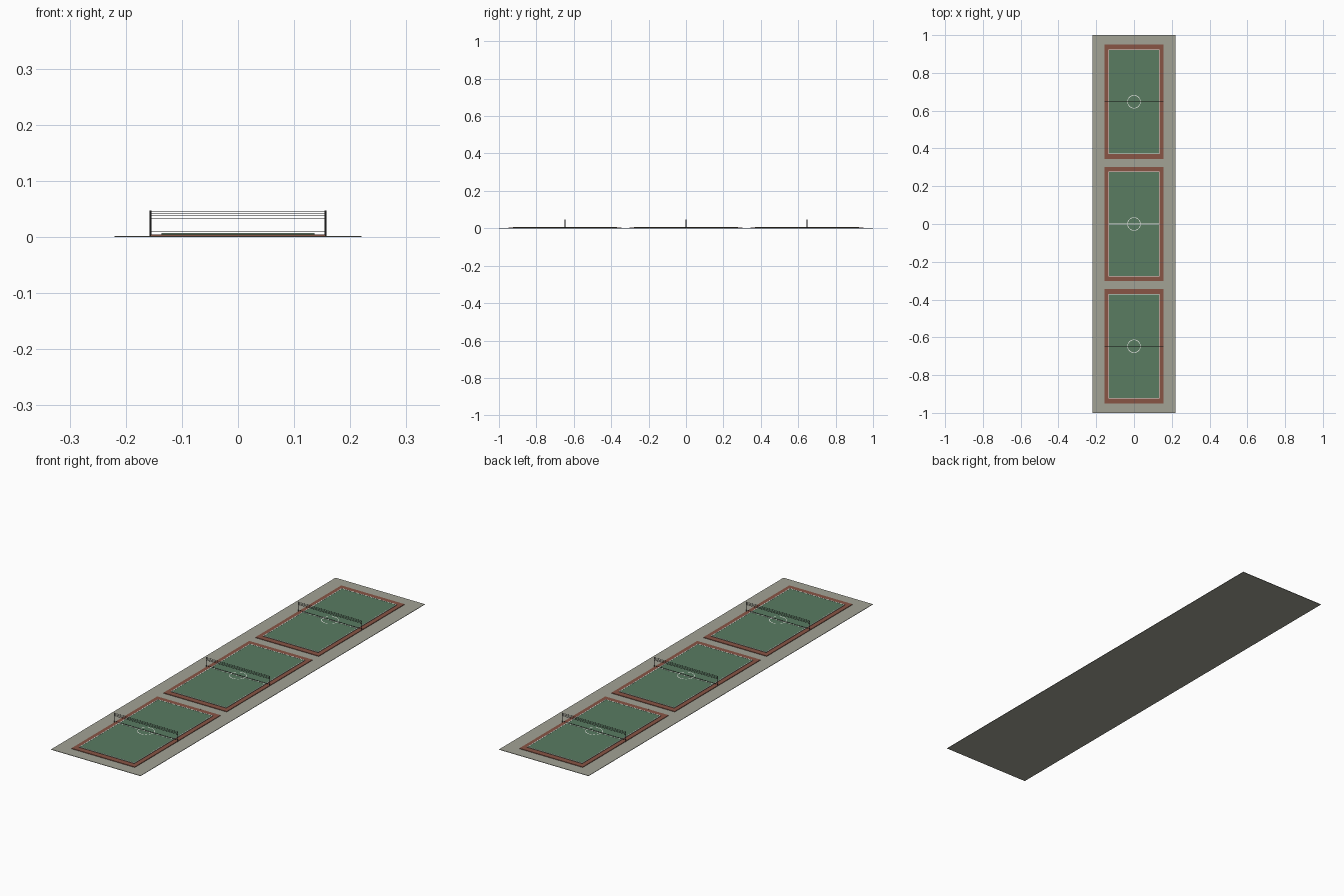
import bpy, math

if "Cube" in bpy.data.objects:
    bpy.data.objects.remove(bpy.data.objects["Cube"])


def material(name, color):
    m = bpy.data.materials.new(name)
    m.diffuse_color = (*color, 1)
    m.use_nodes = True
    m.node_tree.nodes["Principled BSDF"].inputs["Base Color"].default_value = m.diffuse_color
    return m


PAVING = material("paving", (0.36, 0.36, 0.30))
RED = material("clay_red", (0.25, 0.09, 0.06))
GREEN = material("court_green", (0.10, 0.20, 0.12))
WHITE = material("line_white", (0.85, 0.85, 0.82))
DARK = material("net_dark", (0.04, 0.04, 0.04))


def box(name, mat, x, y, z0, z1, sx, sy):
    bpy.ops.mesh.primitive_cube_add(size=1, location=(x, y, (z0 + z1) / 2))
    o = bpy.context.object
    o.name = name
    o.scale = (sx, sy, z1 - z0)
    o.data.materials.append(mat)
    return o


def ring(name, mat, y, z, radius, width, sides=32):
    verts, faces = [], []
    for i in range(sides):
        a = 2 * math.pi * i / sides
        for r in (radius - width / 2, radius + width / 2):
            verts.append((r * math.cos(a), y + r * math.sin(a), z))
    for i in range(sides):
        j = (i + 1) % sides
        faces.append((2 * i, 2 * i + 1, 2 * j + 1, 2 * j))
    me = bpy.data.meshes.new(name)
    me.from_pydata(verts, [], faces)
    me.materials.append(mat)
    o = bpy.data.objects.new(name, me)
    bpy.context.collection.objects.link(o)


# Paved base slab
box("base_slab", PAVING, 0, 0, 0, 0.002, 0.44, 2)

HX, HY, LW, TOP = 0.136, 0.277, 0.003, 0.0065
for k, cy in enumerate((-0.647, 0, 0.647)):
    # Red surround with the raised green playing surface
    box(f"court_border_{k}", RED, 0, cy, 0.002, 0.0045, 0.312, 0.604)
    box(f"court_surface_{k}", GREEN, 0, cy, 0.0045, TOP, 2 * HX, 2 * HY)

    # White markings
    for s in (-1, 1):
        box(f"side_line_{k}", WHITE, s * (HX - LW / 2), cy, TOP, TOP + 0.0005, LW, 2 * HY)
        box(f"end_line_{k}", WHITE, 0, cy + s * (HY - LW / 2), TOP, TOP + 0.0005, 2 * HX - 2 * LW, LW)
    box(f"centre_line_{k}", WHITE, 0, cy, TOP, TOP + 0.0005, 2 * HX - 2 * LW, LW)
    ring(f"centre_circle_{k}", WHITE, cy, TOP + 0.0007, 0.034, LW)

    # Net posts
    for s in (-1, 1):
        bpy.ops.mesh.primitive_cylinder_add(vertices=10, radius=0.0015, depth=0.045,
                                            location=(s * 0.156, cy, 0.0245))
        post = bpy.context.object
        post.name = f"net_post_{k}"
        post.data.materials.append(DARK)
        bpy.ops.object.shade_smooth_by_angle()

    # Net cords strung between the posts
    for z in (0.010, 0.0335, 0.0375, 0.0415, 0.046):
        box(f"net_cord_{k}", DARK, 0, cy, z - 0.0005, z + 0.0005, 0.312, 0.001)
